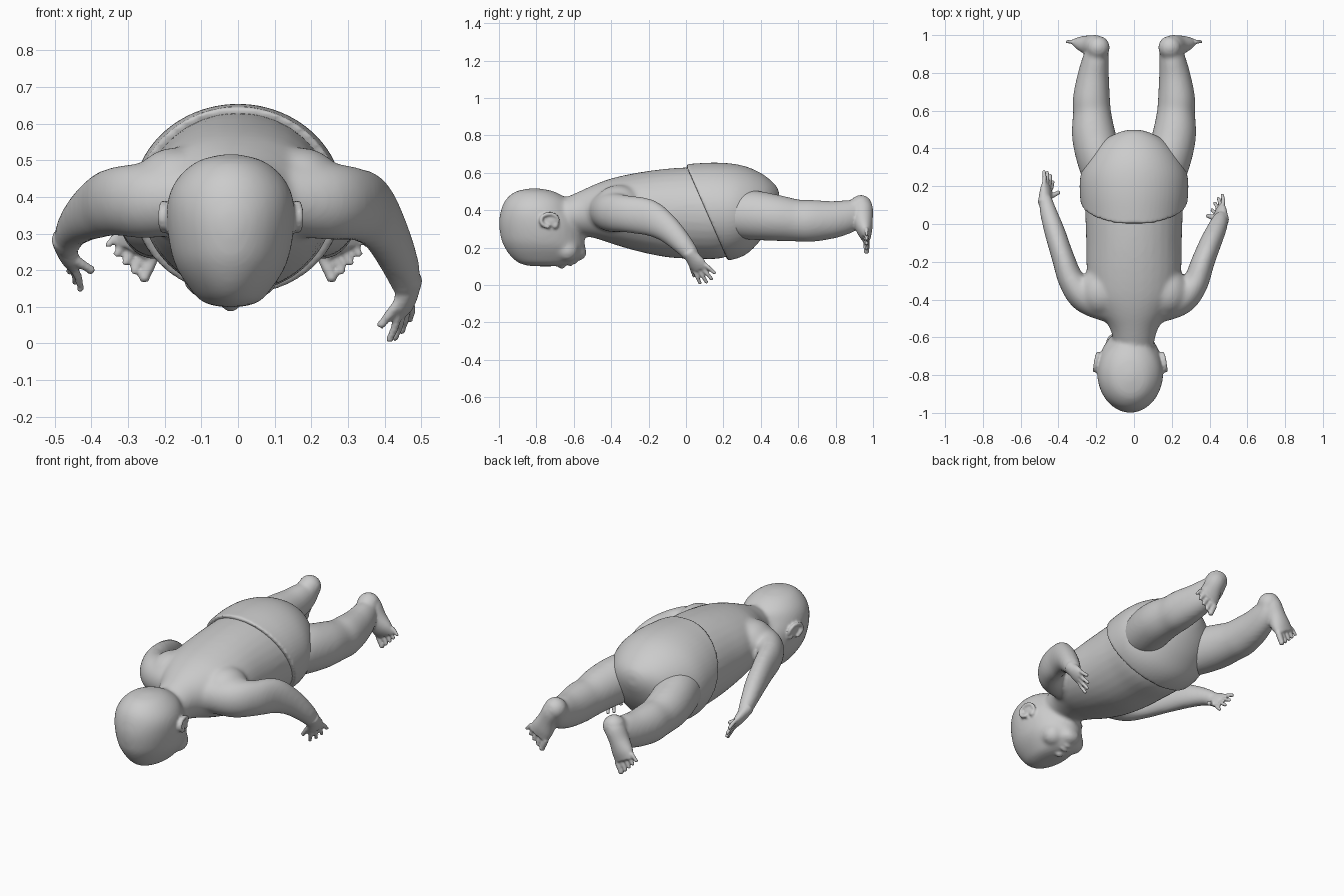
import bpy, bmesh, math
from mathutils import Vector, Matrix

if "Cube" in bpy.data.objects:
    bpy.data.objects.remove(bpy.data.objects["Cube"], do_unlink=True)

skin = bpy.data.materials.new("plain grey")
GREY = (0.6, 0.6, 0.6, 1)
skin.diffuse_color = GREY
skin.use_nodes = True
skin.node_tree.nodes["Principled BSDF"].inputs["Base Color"].default_value = GREY
X, Y, Z = Vector((1, 0, 0)), Vector((0, 1, 0)), Vector((0, 0, 1))


def spline(pts, steps=5):
    """Catmull-Rom samples through points of any dimension."""
    p = [pts[0]] + list(pts) + [pts[-1]]
    out = []
    for a, b, c, d in zip(p, p[1:], p[2:], p[3:]):
        for i in range(steps):
            t = i / steps
            out.append([0.5 * (2 * q + (r - o) * t + (2 * o - 5 * q + 4 * r - s) * t * t
                               + (3 * q - o - 3 * r + s) * t ** 3)
                        for o, q, r, s in zip(a, b, c, d)])
    return out + [list(pts[-1])]


def loft(bm, pts, wide, sides=32, axis=None):
    """Closed tube: each point is x, y, z, radius along wide, other radius.
    With an axis all rings stay square to it, else they follow the path."""
    pts = spline(pts)
    cs = [Vector(p[:3]) for p in pts]
    rings = []
    for i, p in enumerate(pts):
        t = axis or (cs[min(i + 1, len(cs) - 1)] - cs[max(i - 1, 0)]).normalized()
        u = (wide - t * t.dot(wide)).normalized()
        v = t.cross(u)
        rings.append([bm.verts.new(cs[i] + u * p[3] * math.cos(a) + v * p[4] * math.sin(a))
                      for a in (math.tau * k / sides for k in range(sides))])
    for r, s in zip(rings, rings[1:]):
        for k in range(sides):
            j = (k + 1) % sides
            bm.faces.new((r[k], r[j], s[j], s[k]))
    bm.faces.new(rings[0][::-1])
    bm.faces.new(rings[-1])


def ball(bm, c, r):
    r = r if isinstance(r, tuple) else (r, r, r)
    bmesh.ops.create_uvsphere(bm, u_segments=24, v_segments=16, radius=1,
                              matrix=Matrix.Translation(c) @ Matrix.Diagonal((*r, 1)))


def digit(bm, base, tip, r, bend=Vector()):
    """Finger or toe with a round end."""
    mid = (base + tip) / 2 + bend
    loft(bm, [(*base, r, r), (*mid, r, r), (*tip, r * .85, r * .85)],
         Vector((.31, .87, .39)), 12)
    ball(bm, tip, r * .95)


def finish(bm, name, voxel, smooth):
    """Fuse the overlapping shells and soften the joins."""
    bmesh.ops.recalc_face_normals(bm, faces=bm.faces)
    me = bpy.data.meshes.new(name)
    bm.to_mesh(me)
    bm.free()
    ob = bpy.data.objects.new(name, me)
    bpy.context.collection.objects.link(ob)
    rm = ob.modifiers.new("fuse", 'REMESH')
    rm.mode, rm.voxel_size, rm.use_smooth_shade = 'VOXEL', voxel, True
    sm = ob.modifiers.new("soften", 'SMOOTH')
    sm.factor, sm.iterations = 0.5, smooth
    bpy.context.view_layer.update()
    fused = bpy.data.meshes.new_from_object(
        ob.evaluated_get(bpy.context.evaluated_depsgraph_get()))
    ob.modifiers.clear()
    ob.data = fused
    fused.name = name
    bpy.data.meshes.remove(me)
    fused.materials.clear()
    fused.materials.append(skin)
    fused.polygons.foreach_set("use_smooth", [True] * len(fused.polygons))
    return ob


def along_y(rows):
    return [(0, y, z, rx, rz) for y, z, rx, rz in rows]


# Torso and neck
bm = bmesh.new()
loft(bm, along_y([(-.66, .37, .10, .09), (-.56, .385, .125, .12), (-.47, .395, .18, .15),
                  (-.38, .395, .23, .18), (-.25, .39, .25, .212), (-.1, .385, .253, .237),
                  (.05, .385, .258, .245), (.2, .385, .26, .24), (.33, .39, .2, .18)]),
     X, 32, Y)

# Head, stacked from the top side down to the face
HX = -.02
loft(bm, [(HX, (a + b) / 2, z, r, (b - a) / 2) for z, a, b, r in [
    (.516, -.84, -.78, .025), (.498, -.915, -.70, .09), (.455, -.965, -.63, .142),
    (.40, -.99, -.60, .17), (.33, -1.0, -.56, .175), (.25, -.99, -.545, .163),
    (.2, -.97, -.54, .145), (.15, -.935, -.56, .112), (.115, -.89, -.6, .08),
    (.1, -.83, -.67, .035)]], X, 32, Z)
ball(bm, (HX, -.575, .175), (.06, .045, .045))
for s in (-1, 1):
    ball(bm, (HX + s * .07, -.635, .185), .062)

# Arms: each bends differently, with a sloping shoulder above
left_arm = [(.10, -.43, .40, .10, .10), (.24, -.395, .388, .105, .09), (.32, -.32, .38, .10, .07),
            (.365, -.2, .36, .098, .062), (.405, -.1, .30, .075, .058),
            (.445, -.01, .21, .055, .05), (.462, .04, .145, .042, .036)]
right_arm = [(-.10, -.43, .40, .10, .10), (-.25, -.385, .39, .103, .09), (-.33, -.3, .388, .095, .07),
             (-.375, -.18, .375, .088, .06), (-.42, -.04, .345, .07, .055),
             (-.455, .07, .305, .05, .045), (-.47, .14, .26, .04, .034)]
for arm in (left_arm, right_arm):
    loft(bm, arm, Z)
for s in (-1, 1):
    ball(bm, (s * .17, -.36, .42), (.12, .13, .115))

# Legs
for s in (-1, 1):
    loft(bm, [(s * x, y, z, rx, rz) for x, y, z, rx, rz in [
        (.13, .18, .37, .11, .11), (.18, .33, .375, .118, .132), (.213, .47, .36, .116, .125),
        (.222, .59, .345, .101, .113), (.225, .67, .343, .098, .113),
        (.215, .79, .35, .083, .1), (.2, .89, .375, .067, .085), (.19, .94, .405, .055, .06)]], X)
    ball(bm, (s * .19, .935, .42), .063)
rough = finish(bm, "rough_body", .012, 9)

# Fine details are added to the softened body
bm = bmesh.new()
bm.from_mesh(rough.data)
old = rough.data
bpy.data.objects.remove(rough)
bpy.data.meshes.remove(old)

# Nose, lips and closed eyelids
ball(bm, (HX, -.665, .113), (.027, .024, .026))
ball(bm, (HX, -.70, .122), (.016, .045, .02))
ball(bm, (HX, -.618, .122), (.036, .014, .022))
ball(bm, (HX, -.594, .134), (.03, .014, .022))
for s in (-1, 1):
    ball(bm, (HX + s * .02, -.66, .12), .017)
    ball(bm, (HX + s * .06, -.725, .135), (.03, .018, .018))

# Ears: a curled rim over a thin lobe
for s in (-1, 1):
    rim = [(HX + s * (.168 + .02 * math.sin(a / 2)), -.73 + .045 * math.cos(a),
            .345 + .035 * math.sin(a), .011, .011)
           for a in (math.radians(d) for d in range(-30, 271, 30))]
    loft(bm, rim, X, 10)
    ball(bm, (HX + s * .168, -.73, .343), (.014, .043, .033))
    ball(bm, (HX + s * .165, -.70, .318), (.016, .018, .018))


def hand(wrist, aim, across, thumb):
    """Flat palm, four fingers and a thumb."""
    w, d = Vector(wrist), Vector(aim).normalized()
    a = Vector(across)
    a = (a - d * d.dot(a)).normalized()
    k = w + d * .085
    loft(bm, [(*(w - d * .03), .038, .034), (*w, .04, .032), (*(w + d * .05), .048, .026),
              (*k, .044, .018)], a, 20)
    for i, length in enumerate((.075, .09, .087, .068)):
        o = i - 1.5
        base = k + a * o * .024 - d * .012
        digit(bm, base, base + d * length + a * o * .012, .0115, X * .004)
    t = w + d * .025 - a * .028
    digit(bm, t, t + Vector(thumb), .0135)


hand((.465, .03, .155), (-.025, .085, -.12), (.45, .65, .45), (-.055, .02, -.07))
hand((-.472, .13, .27), (.02, .13, -.085), (-.4, .5, .7), (.055, .03, -.035))

# Feet with outward-turned toes
for s in (-1, 1):
    d = Vector((s * .45, 0, -.89))
    a = Vector((s * .89, 0, .45))
    heel = Vector((s * .19, .945, .43))
    loft(bm, [(*(heel + d * f + Vector((0, y, 0))), r, h) for f, y, r, h in [
        (-.03, 0, .038, .04), (.02, -.003, .055, .057), (.09, 0, .055, .054),
        (.155, .01, .064, .042), (.2, .02, .062, .024)]], a, 24)
    for i, (r, length) in enumerate(((.017, .062), (.0125, .062), (.012, .057),
                                     (.0115, .05), (.0105, .043))):
        base = heel + d * (.19 - .004 * i) + a * (-.05 + .028 * i) + Vector((0, .02, 0))
        digit(bm, base, base + d * length + a * .004 * (i - 1), r)
finish(bm, "baby_body", .0068, 3)

# Diaper: wider shell cut by a tilted waistline
bm = bmesh.new()
loft(bm, along_y([(-.1, .39, .262, .246), (.03, .391, .272, .257), (.15, .392, .286, .262),
                  (.25, .392, .284, .256), (.33, .4, .255, .23), (.4, .42, .205, .178),
                  (.45, .44, .15, .122), (.485, .46, .08, .065), (.498, .465, .03, .025)]),
     X, 64, Y)
cut = bmesh.ops.bisect_plane(bm, geom=bm.verts[:] + bm.edges[:] + bm.faces[:],
                             plane_co=(0, 0, .64), plane_no=(0, .91, .40), clear_inner=True)
bmesh.ops.edgeloop_fill(bm, edges=[e for e in cut["geom_cut"] if isinstance(e, bmesh.types.BMEdge)])
finish(bm, "diaper", .009, 3)
